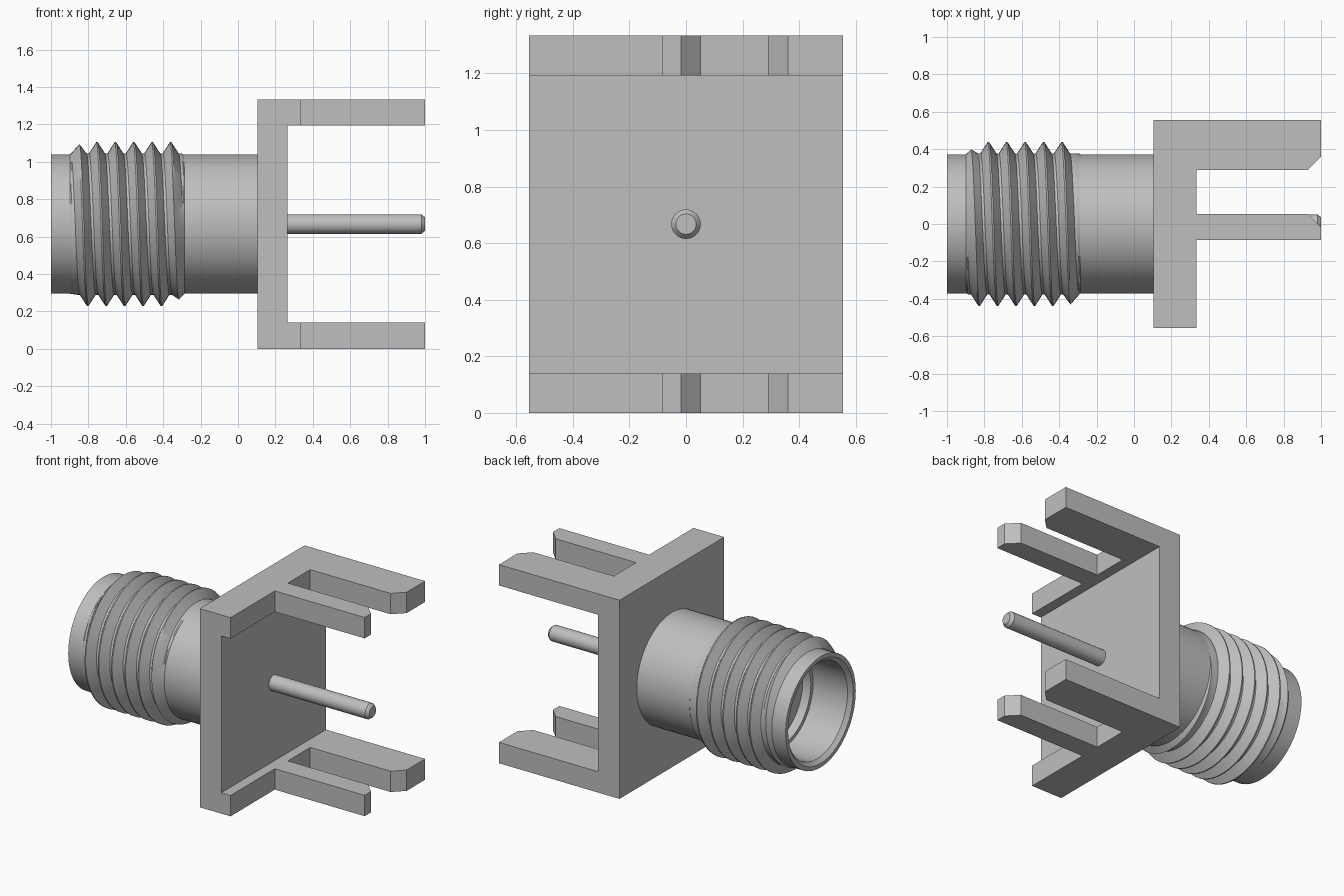
import bpy, bmesh, math

cube = bpy.data.objects.get("Cube")
if cube:
    bpy.data.objects.remove(cube, do_unlink=True)

AXIS_Z = 0.667
HEIGHT = 1.333
SEG = 64

# Single plain metal grey
metal = bpy.data.materials.new("grey metal")
metal.use_nodes = True
GREY = (0.52, 0.52, 0.52, 1.0)
metal.diffuse_color = GREY
metal.node_tree.nodes["Principled BSDF"].inputs["Base Color"].default_value = GREY


def finish(name, bm, smooth=None):
    """Turn a bmesh into a named, coloured object."""
    mesh = bpy.data.meshes.new(name)
    bm.to_mesh(mesh)
    bm.free()
    mesh.materials.append(metal)
    obj = bpy.data.objects.new(name, mesh)
    bpy.context.collection.objects.link(obj)
    if smooth:
        bpy.ops.object.select_all(action='DESELECT')
        obj.select_set(True)
        bpy.context.view_layer.objects.active = obj
        bpy.ops.object.shade_smooth_by_angle(angle=math.radians(smooth))
    return obj


def ring_point(x, r, a):
    """Point around the connector axis, angle from +z toward +y."""
    return (x, r * math.sin(a), AXIS_Z + r * math.cos(a))


def lathe(name, profile, seg=SEG):
    """Revolve (x, radius) pairs around the connector axis."""
    bm = bmesh.new()
    rows = [[bm.verts.new(ring_point(x, r, math.tau * i / seg)) for x, r in profile]
            for i in range(seg)]
    for i in range(seg):
        a, b = rows[i], rows[(i + 1) % seg]
        for j in range(len(profile) - 1):
            bm.faces.new((a[j], a[j + 1], b[j + 1], b[j]))
    bmesh.ops.remove_doubles(bm, verts=bm.verts[:], dist=1e-5)
    bmesh.ops.recalc_face_normals(bm, faces=bm.faces[:])
    return finish(name, bm, smooth=25)


def extrude_outline(name, outline, z0, z1):
    """Extrude an (x, y) outline between two heights."""
    bm = bmesh.new()
    face = bm.faces.new([bm.verts.new((x, y, z0)) for x, y in outline])
    new = bmesh.ops.extrude_face_region(bm, geom=[face])["geom"]
    bmesh.ops.translate(bm, vec=(0, 0, z1 - z0),
                        verts=[v for v in new if isinstance(v, bmesh.types.BMVert)])
    bmesh.ops.recalc_face_normals(bm, faces=bm.faces[:])
    return finish(name, bm)


# Mounting plate, fitted between the two forked flanges
FLANGE = 0.14
extrude_outline("mounting_plate",
                [(0.105, -0.555), (0.265, -0.555), (0.265, 0.555), (0.105, 0.555)],
                FLANGE, HEIGHT - FLANGE)

# Flanges with a wide and a narrow prong, each chamfered on one corner
fork = [(0.105, -0.555), (0.333, -0.555), (0.333, -0.085), (1.0, -0.085),
        (1.0, -0.018), (0.93, 0.053), (0.333, 0.053), (0.333, 0.29),
        (0.93, 0.29), (1.0, 0.36), (1.0, 0.555), (0.105, 0.555)]
extrude_outline("lower_fork", fork, 0.0, FLANGE)
extrude_outline("upper_fork", fork, HEIGHT - FLANGE, HEIGHT)

# Hollow barrel with bevelled mouth and stepped bore
lathe("barrel", [(0.12, 0.0), (0.12, 0.372), (-1.0, 0.372), (-1.0, 0.345),
                 (-0.975, 0.32), (-0.72, 0.32), (-0.72, 0.295),
                 (-0.66, 0.295), (-0.66, 0.0)])

# Centre pin with bevelled tip
lathe("centre_pin", [(0.25, 0.0), (0.25, 0.052), (0.98, 0.052),
                     (1.0, 0.036), (1.0, 0.0)], 32)

# Helical screw thread, tapering away at both ends
PITCH, ROOT, CREST = 0.0985, 0.378, 0.438
START, END = -0.9, -0.285
TOOTH = [(-0.5, ROOT), (-0.43, ROOT), (-0.04, CREST),
         (0.04, CREST), (0.43, ROOT), (0.5, ROOT)]


def thread_vert(bm, i, offset, r):
    x = -0.36 + PITCH * (offset - i / SEG)
    x = min(max(x, START), END)
    limit = min(0.37 + 1.1 * (x - START), 0.37 + 1.1 * (END - x))
    return bm.verts.new(ring_point(x, min(r, limit), math.tau * i / SEG))


bm = bmesh.new()
rows = [[thread_vert(bm, i, o, r) for o, r in TOOTH]
        for i in range(-2 * SEG, 7 * SEG + 1)]
for a, b in zip(rows, rows[1:]):
    for j in range(len(TOOTH) - 1):
        quad = (a[j], a[j + 1], b[j + 1], b[j])
        # Skip the part of the helix beyond the thread ends
        if max(v.co.x for v in quad) - min(v.co.x for v in quad) > 1e-6:
            bm.faces.new(quad)
bmesh.ops.delete(bm, geom=[v for v in bm.verts if not v.link_faces], context='VERTS')
bmesh.ops.remove_doubles(bm, verts=bm.verts[:], dist=1e-5)
finish("screw_thread", bm, smooth=25)
